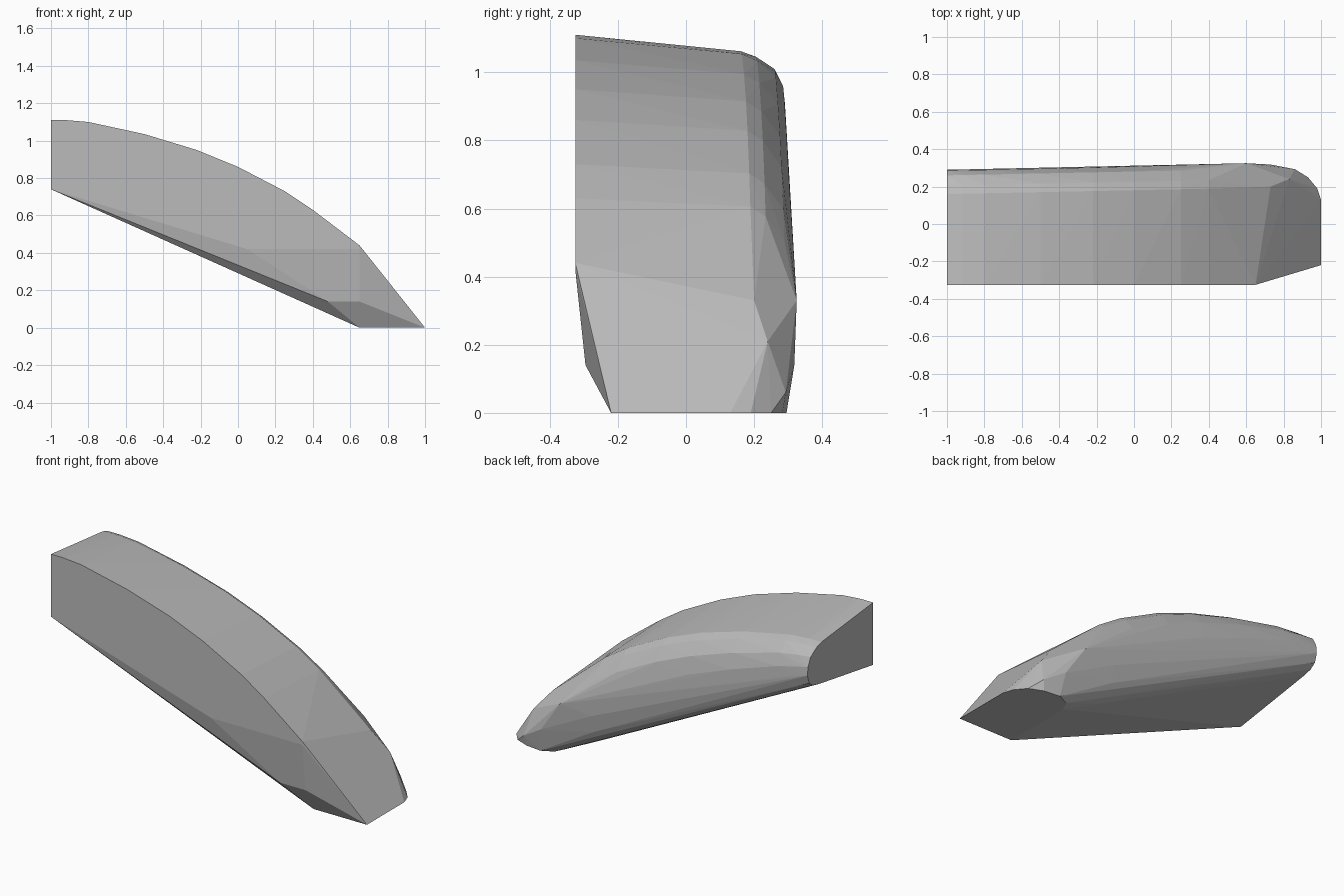
import bpy, bmesh

cube = bpy.data.objects.get("Cube")
if cube:
    bpy.data.objects.remove(cube, do_unlink=True)

# Single neutral grey
GREY = (0.5, 0.5, 0.5, 1.0)
mat = bpy.data.materials.new("neutral grey")
mat.use_nodes = True
mat.diffuse_color = GREY
mat.node_tree.nodes["Principled BSDF"].inputs["Base Color"].default_value = GREY

FRONT_Y = -0.325

# Arched crest along the flat front: x, z
crest = [(-1, 1.11), (-0.92, 1.11), (-0.8, 1.1), (-0.5, 1.035), (-0.22, 0.95),
         (0, 0.86), (0.25, 0.73), (0.4, 0.63), (0.65, 0.44)]

# Rounded back edge: y, fraction of section height
rounding = [(0.16, 1), (0.205, 0.94), (0.26, 0.79), (0.285, 0.58),
            (0.29, 0.38), (0.275, 0.17), (0.24, 0.06), (0.18, 0)]


def back_section(x, top):
    """Rounded back outline at one station, widening towards the tip."""
    t = (x + 1) / 1.65
    high = top - 0.05 + 0.03 * t
    low = 0.82 * (1 - t)
    return [(x, y + 0.034 * t, low + f * (high - low)) for y, f in rounding]


points = [(x, FRONT_Y, z) for x, z in crest]
for x, z in crest[:-1]:
    points += back_section(x, z)

# Lower front chamfer
points += [(-1, FRONT_Y, 0.74), (0.05, FRONT_Y, 0.42), (0.65, FRONT_Y, 0.42),
           (0.48, -0.295, 0.14), (0.65, -0.295, 0.14)]

# Flat foot with a rounded back corner
foot = [(0.65, -0.22), (1, -0.22), (1, 0.13), (0.98, 0.19), (0.93, 0.25),
        (0.85, 0.283), (0.75, 0.295), (0.68, 0.26), (0.65, 0.2)]
points += [(x, y, 0) for x, y in foot]

# Blend from the rounded back into the sloping tip
points += [(0.6, 0.325, 0.33), (0.73, 0.318, 0.14), (0.73, 0.2, 0.33),
           (0.83, 0.24, 0.21), (0.86, 0.293, 0.06)]

# Faceted shell around the sections
bm = bmesh.new()
for p in points:
    bm.verts.new(p)
bmesh.ops.convex_hull(bm, input=bm.verts[:])
bmesh.ops.delete(bm, geom=[v for v in bm.verts if not v.link_faces], context='VERTS')
bmesh.ops.recalc_face_normals(bm, faces=bm.faces[:])
mesh = bpy.data.meshes.new("curved_wedge")
bm.to_mesh(mesh)
bm.free()
mesh.materials.append(mat)
wedge = bpy.data.objects.new("curved_wedge", mesh)
bpy.context.collection.objects.link(wedge)
